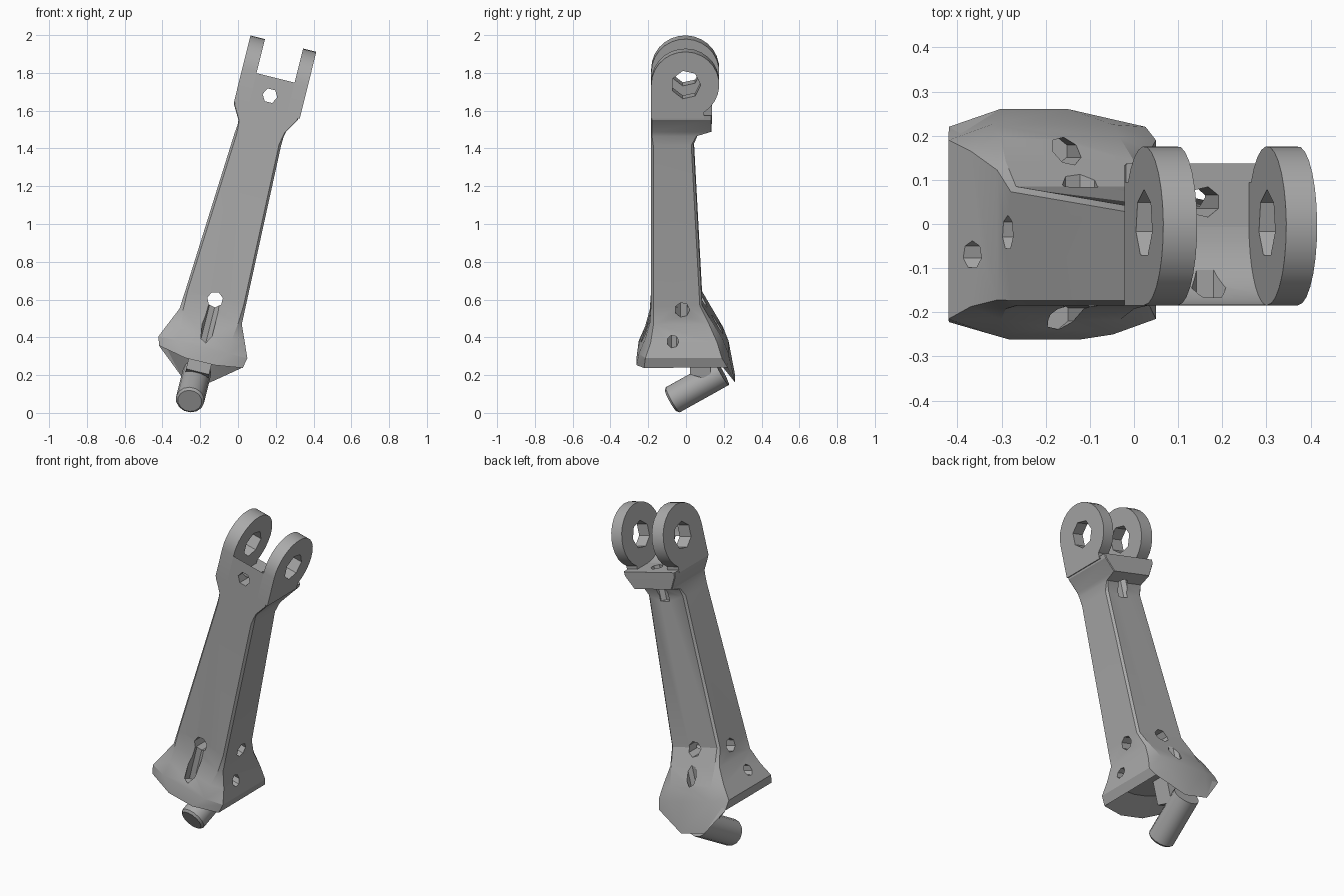
import bpy, bmesh, math
from mathutils import Matrix, Vector

if "Cube" in bpy.data.objects:
    bpy.data.objects.remove(bpy.data.objects["Cube"])

# One plain grey; the whole link leans sideways by TILT
grey = bpy.data.materials.new("mid_grey")
grey.use_nodes = True
COLOUR = (0.4, 0.4, 0.4, 1)
grey.diffuse_color = COLOUR
grey.node_tree.nodes["Principled BSDF"].inputs["Base Color"].default_value = COLOUR
TILT = Matrix.Rotation(math.radians(14), 4, 'Y')
MID = -0.263           # centre line of the lower end
AXLE = 1.775           # height of the fork bore along the link
EAR_R = 0.18


def finish(name, bm):
    bmesh.ops.recalc_face_normals(bm, faces=bm.faces)
    bmesh.ops.transform(bm, matrix=TILT, verts=bm.verts)
    mesh = bpy.data.meshes.new(name)
    bm.to_mesh(mesh)
    bm.free()
    mesh.materials.append(grey)
    ob = bpy.data.objects.new(name, mesh)
    bpy.context.collection.objects.link(ob)
    return ob


def loft(name, rings):
    bm = bmesh.new()
    rows = [[bm.verts.new(p) for p in ring] for ring in rings]
    for a, b in zip(rows, rows[1:]):
        n = len(a)
        for i in range(n):
            j = (i + 1) % n
            bm.faces.new((a[i], a[j], b[j], b[i]))
    bm.faces.new(rows[0])
    bm.faces.new(rows[-1])
    return finish(name, bm)


def prism(name, profile, u0, u1):
    """Extrude a (y, height) outline across the link."""
    return loft(name, [[(u, y, w) for y, w in profile] for u in (u0, u1)])


def rod(name, start, end, radius, sides, tip=0.0):
    start, end = Vector(start), Vector(end)
    axis = (end - start).normalized()
    turn = axis.to_track_quat('Z', 'Y')
    stops = [(start, radius - tip), (end, radius)]
    if tip:
        stops.insert(1, (start + axis * tip, radius))
    return loft(name, [[c + turn @ Vector((r * math.cos(t), r * math.sin(t), 0))
                        for t in (math.tau * i / sides for i in range(sides))]
                       for c, r in stops])


def drill(target, start, end, radius, sides=7):
    cutter = rod("cutter", start, end, radius, sides)
    cutter.hide_render = True
    mod = target.modifiers.new("hole", 'BOOLEAN')
    mod.operation, mod.solver, mod.object = 'DIFFERENCE', 'EXACT', cutter
    bpy.context.view_layer.objects.active = target
    bpy.ops.object.modifier_apply(modifier=mod.name)
    bpy.data.objects.remove(cutter)


def smooth(ob, angle):
    bpy.ops.object.select_all(action='DESELECT')
    ob.select_set(True)
    bpy.context.view_layer.objects.active = ob
    bpy.ops.object.shade_smooth_by_angle(angle=math.radians(angle))


def ring(w, u0, u1, front, back, cu, cy):
    """Rectangle with chamfered corners at height w."""
    return [(u0 + cu, front, w), (u1 - cu, front, w), (u1, front + cy, w), (u1, back - cy, w),
            (u1 - cu, back, w), (u0 + cu, back, w), (u0, back - cy, w), (u0, front + cy, w)]


# Arm: flared foot, tapering shaft and stepped head
foot = ring(0.24, MID - 0.23, MID + 0.23, -0.262, 0.26, 0.15, 0.04)
foot_heights = [0.215, 0.215, 0.237, 0.24, 0.12, 0.12, 0.245, 0.245]
foot = [(u, y, h) for (u, y, w), h in zip(foot, foot_heights)]
recess = [(MID + (u - MID) * 0.6, y * 0.6, 0.3) for u, y, w in foot]
sections = [
    (0.293, -0.506, -0.022, -0.25, 0.225, 0.10, 0.035),
    (0.37, -0.473, -0.055, -0.217, 0.195, 0.07, 0.03),
    (0.46, -0.434, -0.094, -0.192, 0.142, 0.02, 0.02),
    (0.56, -0.427, -0.097, -0.185, 0.085, 0.012, 0.012),
    (1.43, -0.376, -0.121, -0.185, 0.04, 0.012, 0.012),
    (1.48, -0.371, -0.119, -0.185, 0.06, 0.005, 0.005),
    (1.505, -0.373, -0.113, -0.185, 0.135, 0.004, 0.004),
    (1.58, -0.416, -0.068, -0.185, 0.137, 0.004, 0.004),
    (1.605, -0.419, -0.066, -0.185, 0.137, 0.004, 0.004),
]
arm = loft("arm", [recess, foot] + [ring(*s) for s in sections])

# Cross holes, front-to-back hole, side holes and the foot grooves
drill(arm, (MID, -0.4, 0.553), (MID, 0.4, 0.553), 0.042)
drill(arm, (-0.7, -0.02, 0.538), (0.2, -0.02, 0.538), 0.04)
drill(arm, (-0.7, -0.07, 0.375), (0.2, -0.07, 0.375), 0.032)
drill(arm, (MID, -0.205, 0.31), (MID, -0.205, 0.56), 0.035)
drill(arm, (MID, 0.165, 0.31), (MID, 0.165, 0.58), 0.032)
drill(arm, (-0.235, 0.05, 1.4), (-0.235, 0.05, 1.7), 0.035)
smooth(arm, 25)

# Fork ears: straight front, round top and back
arc = [math.radians(180 - 237 * i / 18) for i in range(19)]
ear_outline = [(-0.185, 1.59)] + [(EAR_R * math.cos(t) - 0.004, AXLE + EAR_R * math.sin(t)) for t in arc]
ear_outline.append((0.094, 1.59))
for name, u0, u1 in (("right_ear", -0.419, -0.34), ("left_ear", -0.132, -0.06)):
    ear = prism(name, ear_outline, u0, u1)
    drill(ear, (-0.7, 0, AXLE), (0.2, 0, AXLE), 0.078)
    smooth(ear, 25)

# Curved saddle between the ears
curve = [math.radians(182 + 86 * i / 9) for i in range(10)]
saddle_outline = [(-0.185, 1.59)] + [(0.184 * math.cos(t), AXLE + 0.17 * math.sin(t)) for t in curve]
saddle_outline.append((0.0, 1.59))
saddle = prism("fork_saddle", saddle_outline, -0.345, -0.127)
drill(saddle, (-0.242, -0.4, 1.67), (-0.242, 0.4, 1.67), 0.04, 6)
smooth(saddle, 25)

# Slanted pin under the foot, with its seat
pin = rod("foot_pin", (MID, -0.08, 0.0), (MID, 0.19, 0.155), 0.076, 14, 0.012)
smooth(pin, 30)
prism("pin_seat", [(0.02, 0.16), (0.13, 0.13), (0.13, 0.31), (0.02, 0.31)], MID - 0.06, MID + 0.065)
